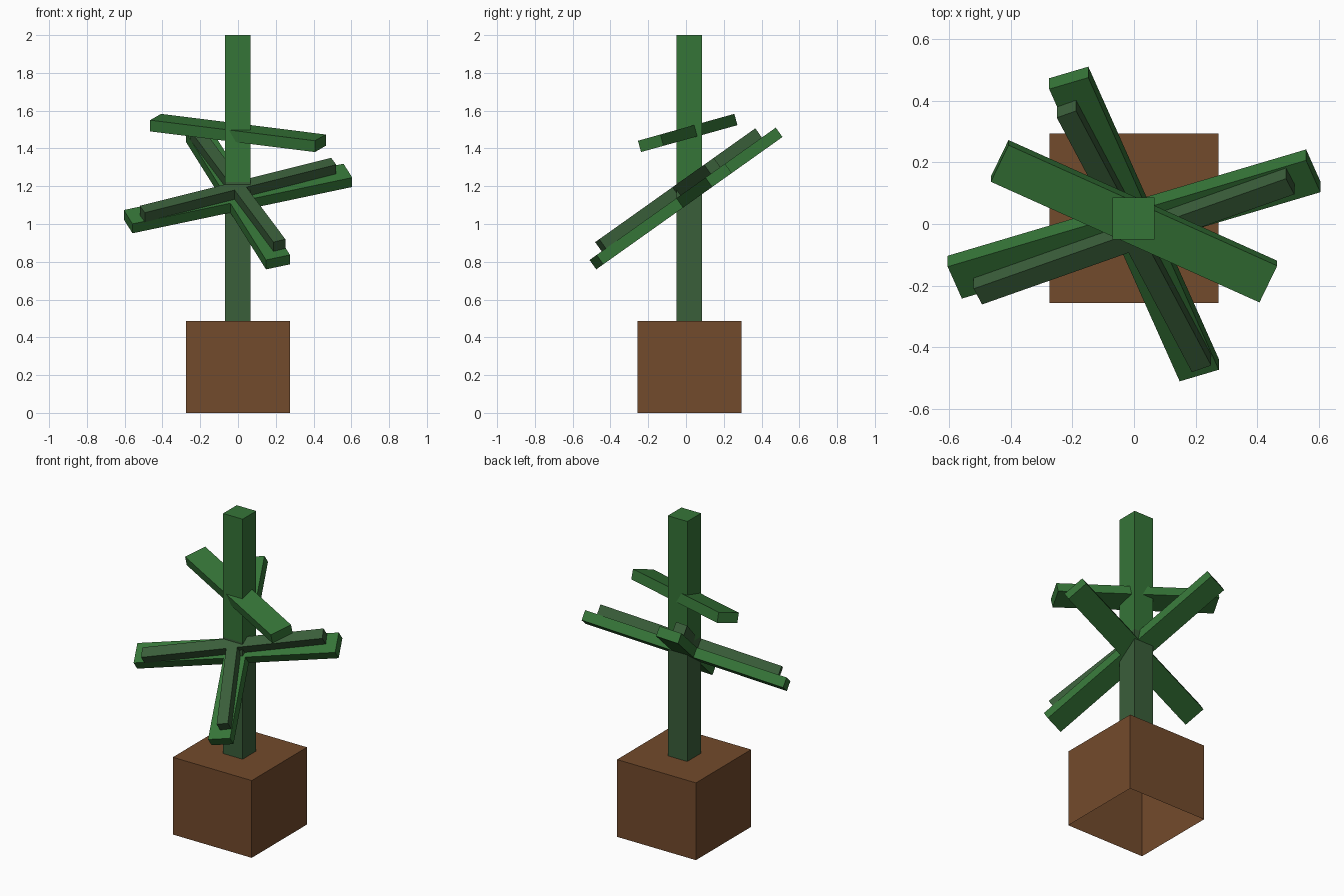
import bpy, bmesh, math
from mathutils import Matrix, Vector

if "Cube" in bpy.data.objects:
    bpy.data.objects.remove(bpy.data.objects["Cube"], do_unlink=True)


def material(name, rgb):
    m = bpy.data.materials.new(name)
    m.use_nodes = True
    m.diffuse_color = (*rgb, 1)
    m.node_tree.nodes["Principled BSDF"].inputs["Base Color"].default_value = (*rgb, 1)
    return m


BROWN = material("earth brown", (0.171, 0.069, 0.025))
GREEN = material("leaf green", (0.036, 0.178, 0.039))
DARK = material("dull green", (0.042, 0.112, 0.042))


def finish(name, bm, mat):
    bmesh.ops.recalc_face_normals(bm, faces=bm.faces)
    me = bpy.data.meshes.new(name)
    bm.to_mesh(me)
    bm.free()
    me.materials.append(mat)
    ob = bpy.data.objects.new(name, me)
    bpy.context.collection.objects.link(ob)
    return ob


def box(name, size, centre, mat, open_bottom=False):
    bm = bmesh.new()
    bmesh.ops.create_cube(bm, size=1)
    bmesh.ops.scale(bm, vec=size, verts=bm.verts)
    bmesh.ops.translate(bm, vec=centre, verts=bm.verts)
    if open_bottom:
        bm.normal_update()
        low = [f for f in bm.faces if f.normal.z < -0.9]
        bmesh.ops.delete(bm, geom=low, context='FACES_ONLY')
    return finish(name, bm, mat)


def tilt(ob, centre, pitch, spin):
    """Spin in its own plane, then pitch the plane up towards the back."""
    ob.matrix_world = (Matrix.Translation(centre)
                       @ Matrix.Rotation(math.radians(pitch), 4, 'X')
                       @ Matrix.Rotation(math.radians(spin), 4, 'Z'))


def cross(name, length, width, thick, mat):
    """Four equal arms cut from one slab."""
    a, w = length / 2, width / 2
    bm = bmesh.new()
    verts = []
    for k in range(4):
        turn = Matrix.Rotation(k * math.pi / 2, 3, 'Z')
        for x, y in ((a, -w), (a, w), (w, w)):
            verts.append(bm.verts.new(turn @ Vector((x, y, -thick / 2))))
    face = bm.faces.new(verts)
    new = bmesh.ops.extrude_face_region(bm, geom=[face])["geom"]
    top = [v for v in new if isinstance(v, bmesh.types.BMVert)]
    bmesh.ops.translate(bm, vec=(0, 0, thick), verts=top)
    return finish(name, bm, mat)


# Planter block, hollow underneath
box("planter", (0.55, 0.55, 0.487), (0, 0.019, 0.2435), BROWN, open_bottom=True)

# Trunk in two tones
SPLIT = 1.222
box("lower_trunk", (0.136, 0.136, SPLIT - 0.487), (-0.001, 0.018, (SPLIT + 0.487) / 2), DARK)
box("upper_trunk", (0.136, 0.136, 2 - SPLIT), (-0.001, 0.018, (SPLIT + 2) / 2), GREEN)

# Wide branch cross with a slimmer one lying on it
tilt(cross("wide_branches", 1.238, 0.135, 0.061, GREEN), (0, 0, 1.135), 35.4, 20)
tilt(cross("slim_branches", 1.104, 0.068, 0.062, DARK), (0, -0.039, 1.18), 35.4, 23.4)

# Single top branch
tilt(box("top_branch", (0.962, 0.136, 0.062), (0, 0, 0), GREEN), (0, 0.009, 1.482), 15.6, -25)
